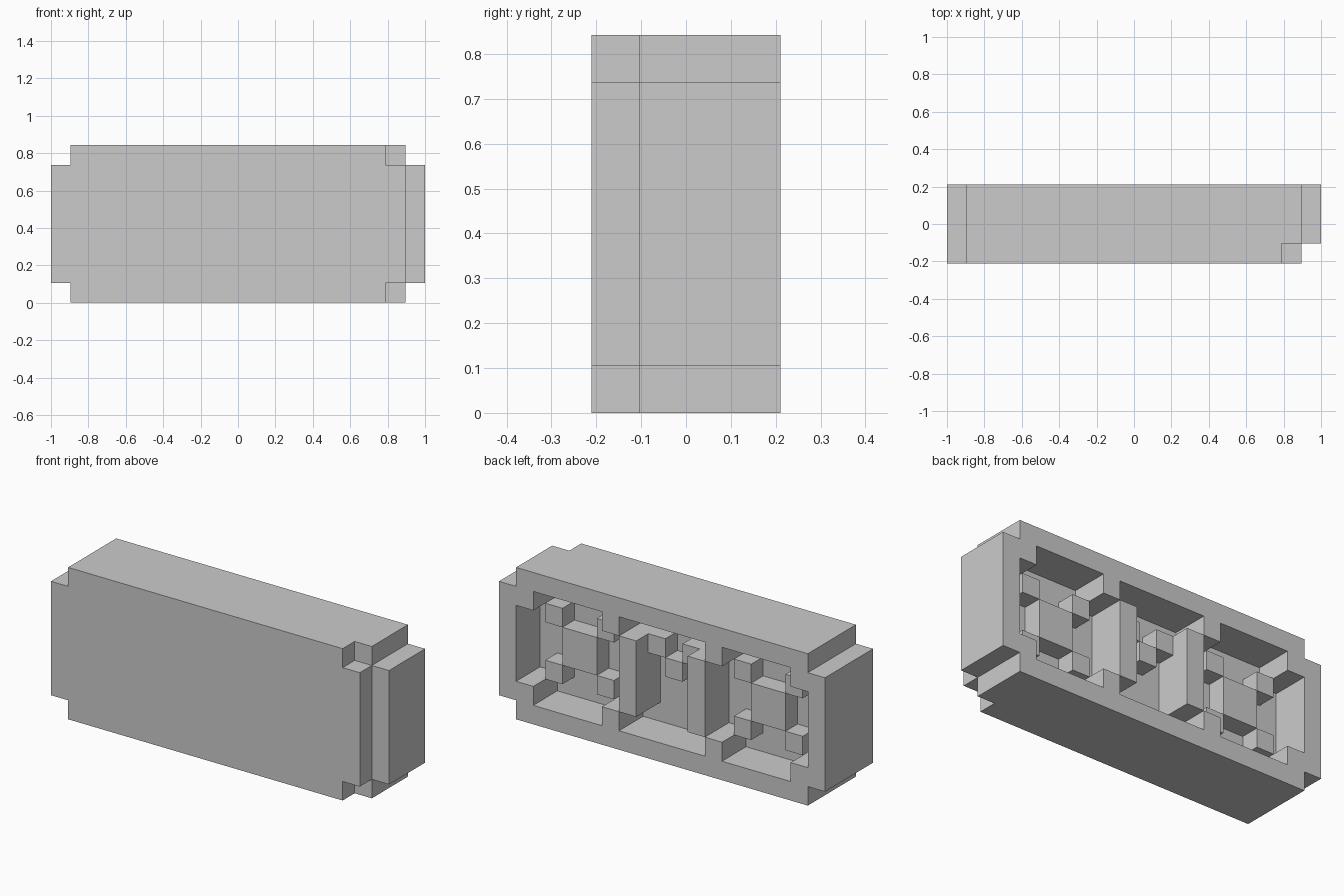
import bpy, bmesh

if "Cube" in bpy.data.objects:
    bpy.data.objects.remove(bpy.data.objects["Cube"])

# The model sits on a 19 x 4 x 8 grid of equal cells
NX, NY, NZ = 19, 4, 8
S = 2.0 / NX


def box(x0, x1, y0, y1, z0, z1):
    return {(x, y, z) for x in range(x0, x1) for y in range(y0, y1) for z in range(z0, z1)}


def plus(x0, x1, y0, y1, z0, z1):
    """Box with its four corner cells cut away along y."""
    return box(x0 + 1, x1 - 1, y0, y1, z0, z1) | box(x0, x1, y0, y1, z0 + 1, z1 - 1)


# main body, one cell narrower in the front layer
cells = plus(0, 19, 1, 4, 0, 8) | plus(0, 18, 0, 1, 0, 8)

# recess in the back: one wide band and three taller pockets
cells -= box(1, 18, 2, 4, 2, 6)
for a, b in ((2, 6), (7, 12), (13, 17)):
    cells -= box(a, b, 2, 4, 1, 7)

# crossed relief in both outer pockets
for a in (2, 13):
    cells |= box(a + 1, a + 3, 2, 3, 3, 5)
    for x in (a, a + 3):
        for z in (2, 5):
            cells |= box(x, x + 1, 2, 3, z, z + 1)

# middle relief: two full-depth posts with a stepped dip between
for x in (7, 11):
    cells |= box(x, x + 1, 2, 4, 2, 6)
for x, z in ((8, 5), (9, 4), (10, 5)):
    cells |= box(x, x + 1, 2, 3, z, z + 1)

# skin only the exposed cell sides
bm = bmesh.new()
verts = {}


def vert(p):
    if p not in verts:
        verts[p] = bm.verts.new(((p[0] - NX / 2) * S, (p[1] - NY / 2) * S, p[2] * S))
    return verts[p]


for c in sorted(cells):
    for ax in range(3):
        for side in (0, 1):
            n = list(c)
            n[ax] += 1 if side else -1
            if tuple(n) in cells:
                continue
            u, v = (ax + 1) % 3, (ax + 2) % 3
            loop = []
            for du, dv in ((0, 0), (1, 0), (1, 1), (0, 1)):
                p = list(c)
                p[ax] += side
                p[u] += du
                p[v] += dv
                loop.append(vert(tuple(p)))
            bm.faces.new(loop if side else loop[::-1])

mesh = bpy.data.meshes.new("recessed_block")
bm.to_mesh(mesh)
bm.free()
bpy.context.collection.objects.link(bpy.data.objects.new("recessed_block", mesh))
